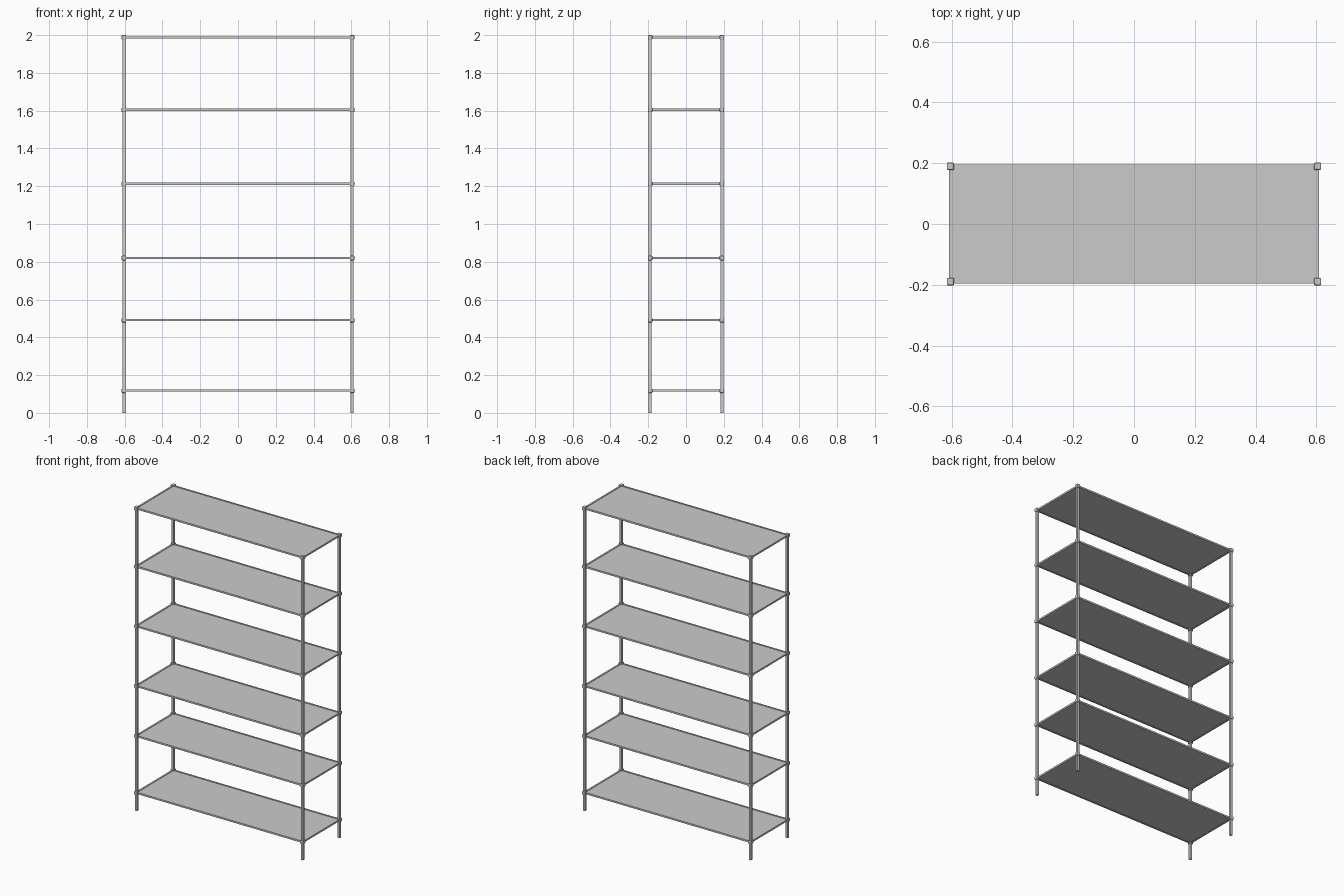
import bpy

if "Cube" in bpy.data.objects:
    bpy.data.objects.remove(bpy.data.objects["Cube"])

PX, PY = 0.604, 0.19          # post centres
LEVELS = [0.118, 0.491, 0.82, 1.213, 1.605, 1.988]
POST, RAIL, JOINT = 0.016, 0.011, 0.024


def box(name, loc, size, bevel=0.0):
    bpy.ops.mesh.primitive_cube_add(size=1, location=loc)
    ob = bpy.context.object
    ob.name = name
    ob.scale = size
    bpy.ops.object.transform_apply(location=False, rotation=False, scale=True)
    if bevel:
        m = ob.modifiers.new("Bevel", 'BEVEL')
        m.width = bevel
        m.segments = 2
    return ob


# Corner posts
top = LEVELS[-1]
for sx in (-1, 1):
    for sy in (-1, 1):
        box("corner_post", (sx * PX, sy * PY, top / 2), (POST, POST, top), 0.002)

for z in LEVELS:
    # Shelf panel resting inside the rails
    box("shelf_panel", (0, 0, z), (2 * PX - RAIL, 2 * PY - RAIL, 0.006))
    # Long and short rails
    for s in (-1, 1):
        box("long_rail", (0, s * PY, z), (2 * PX, RAIL, RAIL))
        box("side_rail", (s * PX, 0, z), (RAIL, 2 * PY, RAIL))
    # Rounded corner connectors
    for sx in (-1, 1):
        for sy in (-1, 1):
            box("corner_connector", (sx * PX, sy * PY, z), (JOINT,) * 3, 0.004)
